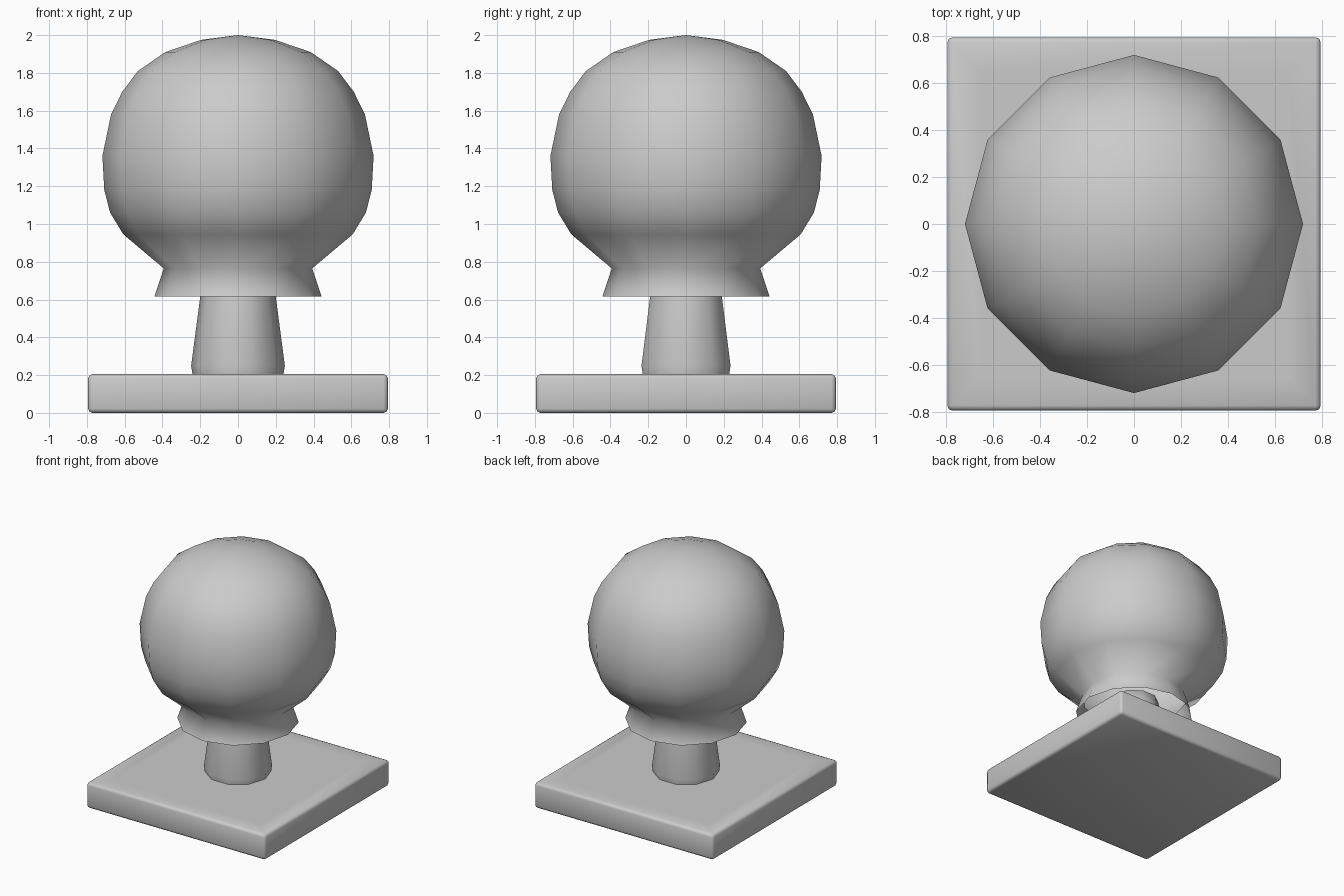
import bpy
import bmesh
import math

cube = bpy.data.objects.get("Cube")
if cube:
    bpy.data.objects.remove(cube, do_unlink=True)

grey = bpy.data.materials.new("light_grey")
grey.use_nodes = True
colour = (0.6, 0.6, 0.6, 1)
grey.diffuse_color = colour
grey.node_tree.nodes["Principled BSDF"].inputs["Base Color"].default_value = colour


def finish(name, bm):
    """Turn a bmesh into a smooth grey object."""
    for face in bm.faces:
        face.smooth = True
    mesh = bpy.data.meshes.new(name)
    bm.to_mesh(mesh)
    bm.free()
    mesh.materials.append(grey)
    obj = bpy.data.objects.new(name, mesh)
    bpy.context.collection.objects.link(obj)
    return obj


def lathe(name, profile, sides):
    """Revolve (radius, height) points, listed bottom to top; radius 0 makes a tip."""
    bm = bmesh.new()
    rings = []
    for r, z in profile:
        count = sides if r > 0 else 1
        rings.append([bm.verts.new((r * math.cos(math.tau * i / sides),
                                    r * math.sin(math.tau * i / sides), z))
                      for i in range(count)])
    for low, high in zip(rings, rings[1:]):
        for i in range(sides):
            j = (i + 1) % sides
            if len(high) == 1:
                bm.faces.new((low[i], low[j], high[0]))
            else:
                bm.faces.new((low[i], low[j], high[j], high[i]))
    return finish(name, bm)


# Square plate with chamfered edges and an inset top panel
HALF, THICK = 0.793, 0.205
bm = bmesh.new()
bmesh.ops.create_cube(bm, size=1)
for v in bm.verts:
    v.co = (v.co.x * 2 * HALF, v.co.y * 2 * HALF, (v.co.z + 0.5) * THICK)
bmesh.ops.bevel(bm, geom=bm.edges[:], offset=0.022, segments=2, profile=0.5,
                affect='EDGES')
top = max(bm.faces, key=lambda f: f.calc_center_median().z)
bmesh.ops.inset_region(bm, faces=[top], thickness=0.165)
finish("base_plate", bm)

# Tapered post standing on the plate and running up into the knob
lathe("post", [(0.24, 0.2), (0.248, 0.25), (0.2, 0.615), (0.185, 0.74), (0, 0.75)], 10)

# Hollow knob: flared collar, narrow neck and round head
lathe("knob", [(0.443, 0.615), (0.393, 0.765), (0.607, 0.945), (0.677, 1.06),
               (0.708, 1.18), (0.718, 1.36), (0.672, 1.58), (0.613, 1.7),
               (0.53, 1.81), (0.385, 1.91), (0.195, 1.975), (0, 2.0)], 12)
